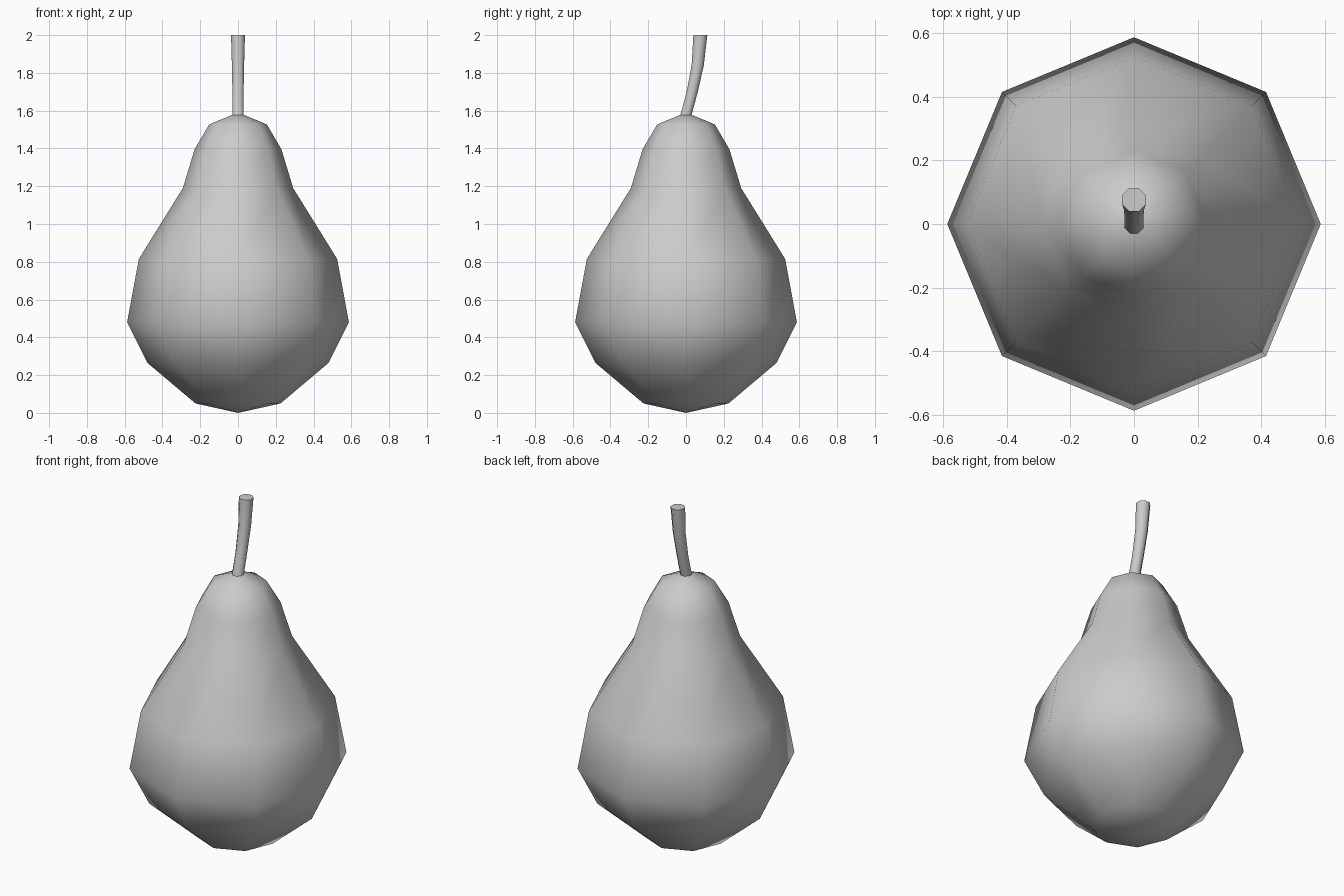
import bpy, bmesh, math

if "Cube" in bpy.data.objects:
    bpy.data.objects.remove(bpy.data.objects["Cube"])

SIDES = 8


def ring_solid(name, rings, bottom_tip=None, turn=0.0):
    """Skin a stack of octagonal rings given as (radius, centre y, z)."""
    bm = bmesh.new()
    loops = []
    for r, cy, z in rings:
        loops.append([bm.verts.new((r * math.cos(turn + math.tau * i / SIDES),
                                    cy + r * math.sin(turn + math.tau * i / SIDES), z))
                      for i in range(SIDES)])
    for a, b in zip(loops, loops[1:]):
        for i in range(SIDES):
            j = (i + 1) % SIDES
            bm.faces.new((a[i], a[j], b[j], b[i]))
    # Close the ends
    bm.faces.new(loops[-1])
    if bottom_tip is None:
        bm.faces.new(loops[0][::-1])
    else:
        tip = bm.verts.new((0, 0, bottom_tip))
        for i in range(SIDES):
            bm.faces.new((tip, loops[0][(i + 1) % SIDES], loops[0][i]))
    bmesh.ops.recalc_face_normals(bm, faces=bm.faces)
    for f in bm.faces:
        f.smooth = True
    mesh = bpy.data.meshes.new(name)
    bm.to_mesh(mesh)
    bm.free()
    obj = bpy.data.objects.new(name, mesh)
    bpy.context.collection.objects.link(obj)
    return obj


# Pear body: smooth-shaded octagonal lathe
profile = [(0.225, 0.05), (0.48, 0.265), (0.587, 0.48), (0.525, 0.815),
           (0.292, 1.19), (0.23, 1.395), (0.153, 1.527), (0.03, 1.578)]
ring_solid("pear_body", [(r, 0, z) for r, z in profile], bottom_tip=0.0)

# Stem: bends towards the back and widens to a flat cut end
stem = ring_solid("stem", [(0.032, -0.002, 1.57), (0.032, 0.033, 1.70),
                           (0.035, 0.062, 1.84), (0.04, 0.076, 2.0)],
                  turn=math.pi / SIDES)
bpy.ops.object.select_all(action='DESELECT')
stem.select_set(True)
bpy.context.view_layer.objects.active = stem
bpy.ops.object.shade_smooth_by_angle(angle=math.radians(50))
